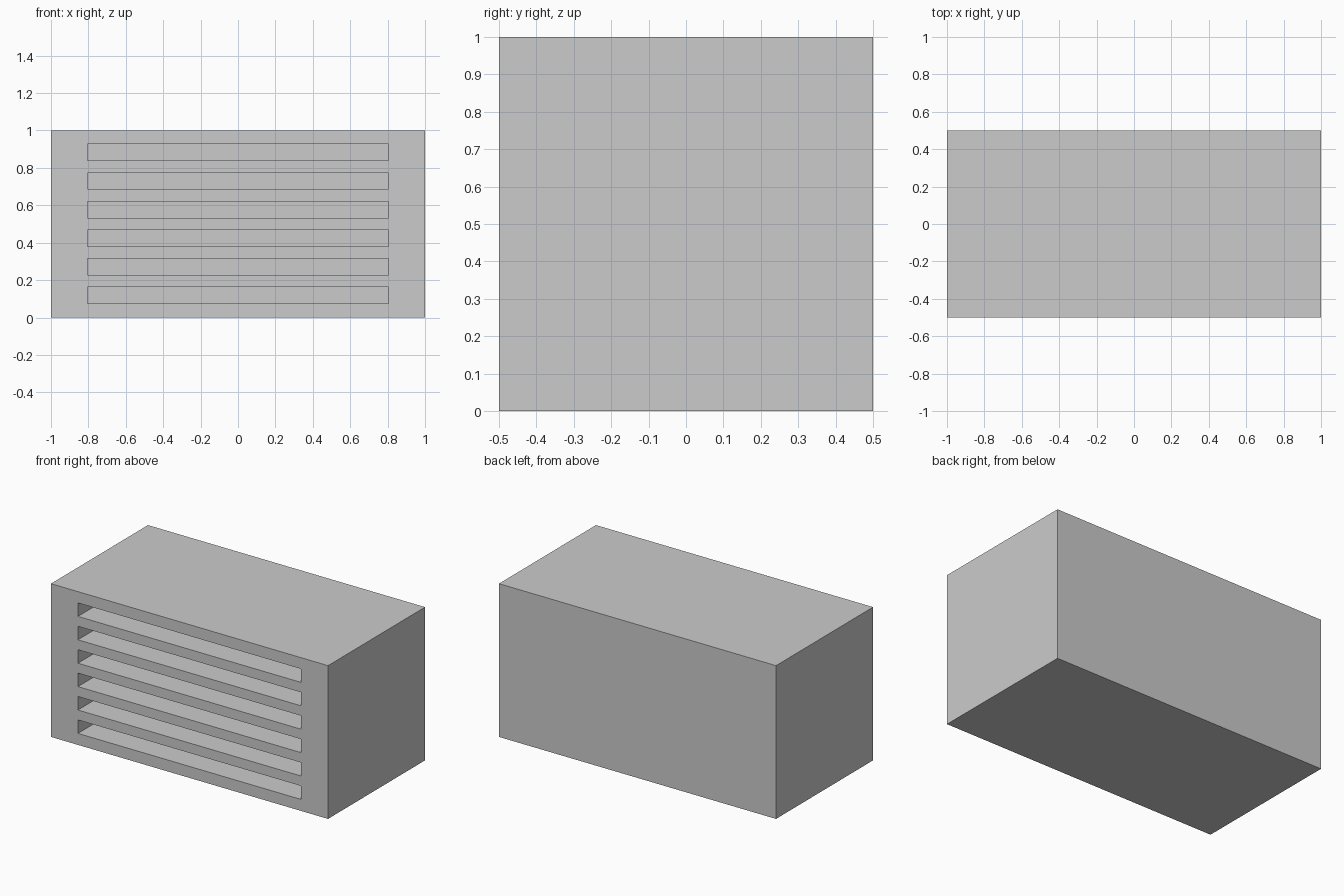
import bpy

if "Cube" in bpy.data.objects:
    bpy.data.objects.remove(bpy.data.objects["Cube"])


def box(name, x, y, z):
    """Axis-aligned box from (min, max) pairs."""
    lo, hi = zip(x, y, z)
    centre = [(a + b) / 2 for a, b in zip(lo, hi)]
    bpy.ops.mesh.primitive_cube_add(size=1, location=centre)
    obj = bpy.context.object
    obj.name = name
    obj.scale = [b - a for a, b in zip(lo, hi)]
    bpy.ops.object.transform_apply(location=True, rotation=False, scale=True)
    return obj


# Main body
body = box("vent_body", (-1, 1), (-0.5, 0.5), (0, 1))

# Six horizontal slots cut into the front
SLOTS, FIRST_Z, PITCH, HEIGHT, DEPTH = 6, 0.119, 0.1527, 0.088, 0.3
for i in range(SLOTS):
    z = FIRST_Z + i * PITCH
    cutter = box(f"slot_cutter_{i + 1}", (-0.805, 0.805),
                 (-0.6, -0.5 + DEPTH), (z - HEIGHT / 2, z + HEIGHT / 2))
    cutter.hide_render = True
    bpy.context.view_layer.objects.active = body
    cut = body.modifiers.new("slot", 'BOOLEAN')
    cut.operation = 'DIFFERENCE'
    cut.solver = 'EXACT'
    cut.object = cutter
    bpy.ops.object.modifier_apply(modifier=cut.name)
    bpy.data.objects.remove(cutter, do_unlink=True)
